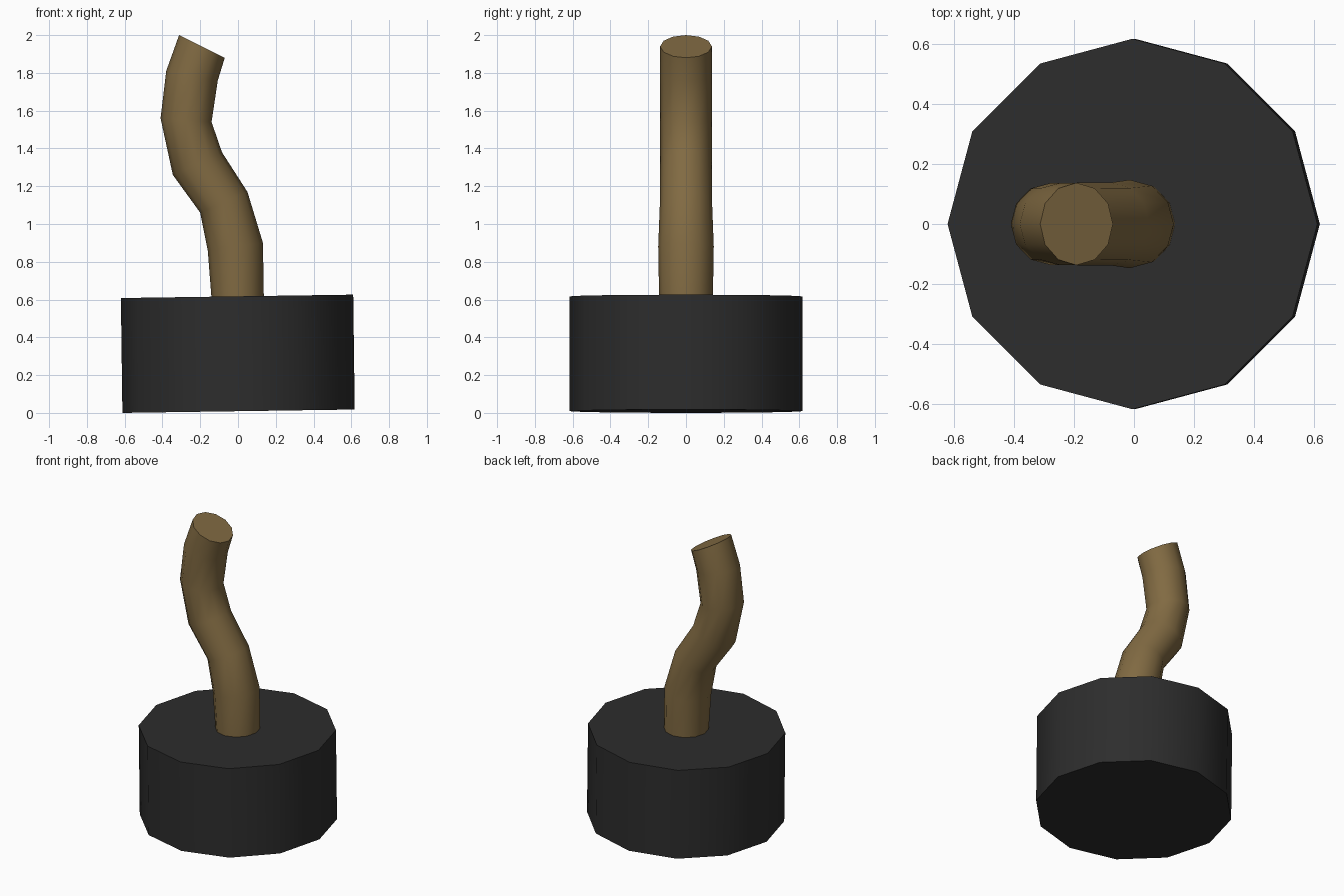
import bpy, bmesh, math
from mathutils import Vector

if "Cube" in bpy.data.objects:
    bpy.data.objects.remove(bpy.data.objects["Cube"])

SIDES = 12

def material(name, color):
    m = bpy.data.materials.new(name)
    m.diffuse_color = (*color, 1)
    m.use_nodes = True
    m.node_tree.nodes["Principled BSDF"].inputs["Base Color"].default_value = m.diffuse_color
    return m

def tube(name, sections, mat):
    """Capped tube through rings given as (left xz, right xz, y radius)."""
    bm = bmesh.new()
    rings = []
    for left, right, ry in sections:
        l = Vector((left[0], 0, left[1]))
        r = Vector((right[0], 0, right[1]))
        mid, half = (l + r) / 2, (r - l) / 2
        ring = []
        for i in range(SIDES):
            a = math.tau * i / SIDES
            ring.append(bm.verts.new(mid + half * math.cos(a) + Vector((0, ry * math.sin(a), 0))))
        rings.append(ring)
    for a, b in zip(rings, rings[1:]):
        for i in range(SIDES):
            j = (i + 1) % SIDES
            bm.faces.new((a[i], a[j], b[j], b[i]))
    bm.faces.new(rings[0][::-1])
    bm.faces.new(rings[-1])
    bmesh.ops.recalc_face_normals(bm, faces=bm.faces)
    mesh = bpy.data.meshes.new(name)
    bm.to_mesh(mesh)
    bm.free()
    mesh.materials.append(mat)
    ob = bpy.data.objects.new(name, mesh)
    bpy.context.collection.objects.link(ob)
    bpy.ops.object.select_all(action='DESELECT')
    ob.select_set(True)
    bpy.context.view_layer.objects.active = ob
    bpy.ops.object.shade_smooth_by_angle(angle=math.radians(50))
    return ob

# Heavy round base, tilted very slightly
tube("base", [
    ((-0.612, 0.0), (0.618, 0.018), 0.616),
    ((-0.62, 0.608), (0.61, 0.626), 0.616),
], material("dark_iron", (0.026, 0.026, 0.026)))

# Crooked wooden handle
tube("handle", [
    ((-0.139, 0.59), (0.137, 0.59), 0.142),
    ((-0.16, 0.86), (0.132, 0.90), 0.147),
    ((-0.20, 1.06), (0.05, 1.17), 0.138),
    ((-0.345, 1.26), (-0.085, 1.38), 0.137),
    ((-0.41, 1.56), (-0.14, 1.54), 0.137),
    ((-0.38, 1.81), (-0.107, 1.76), 0.137),
    ((-0.312, 2.0), (-0.07, 1.88), 0.137),
], material("wood", (0.22, 0.145, 0.055)))
